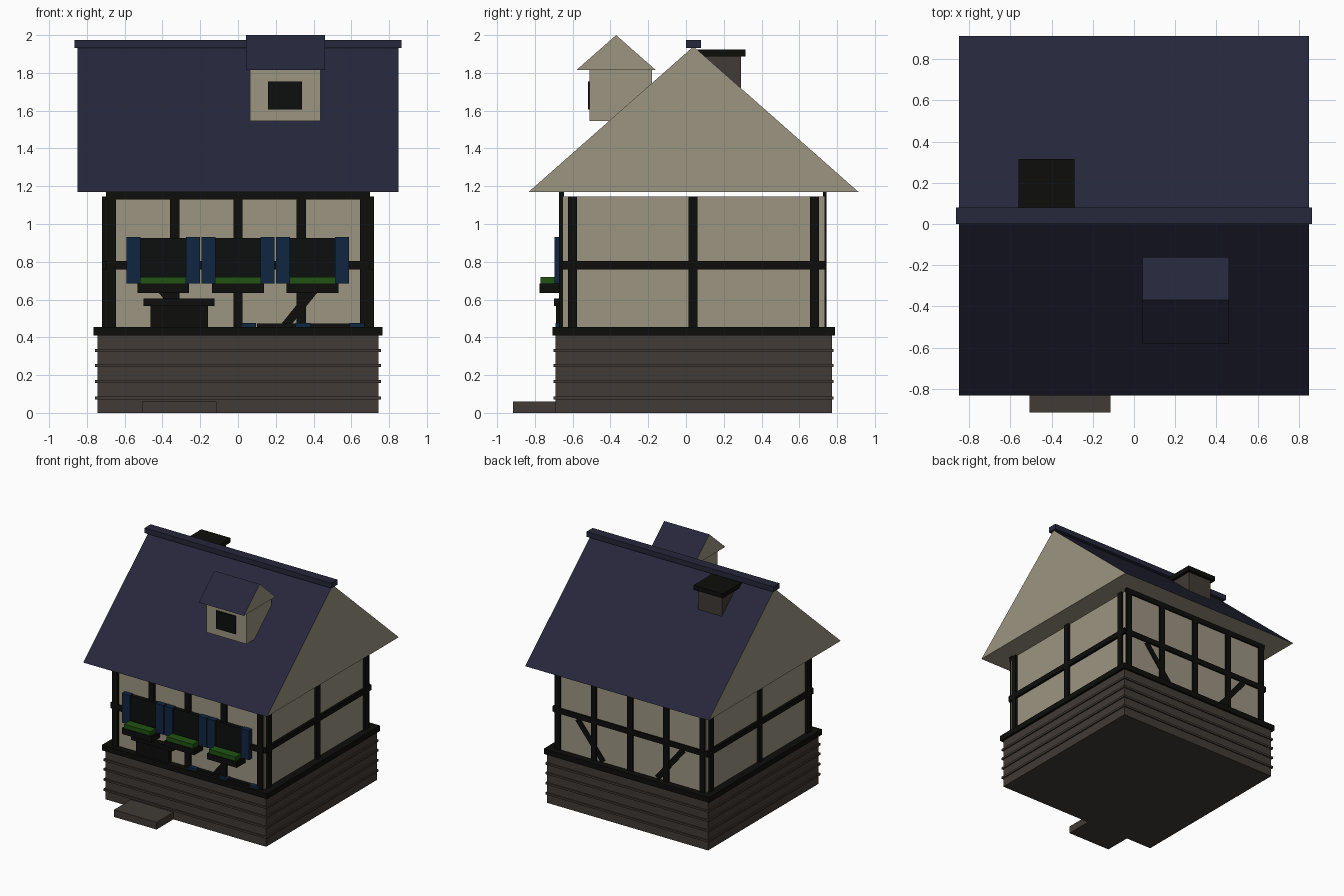
import bpy, bmesh, math
from mathutils import Matrix, Vector

cube = bpy.data.objects.get("Cube")
if cube:
    bpy.data.objects.remove(cube, do_unlink=True)


def material(name, r, g, b):
    m = bpy.data.materials.new(name)
    m.use_nodes = True
    m.diffuse_color = (r, g, b, 1)
    node = next(n for n in m.node_tree.nodes if n.type == 'BSDF_PRINCIPLED')
    node.inputs["Base Color"].default_value = (r, g, b, 1)
    node.inputs["Roughness"].default_value = 0.9
    return m


plaster = material("cream plaster", 0.33, 0.30, 0.22)
slate = material("navy slate", 0.019, 0.02, 0.043)
stone = material("brown stone", 0.052, 0.043, 0.035)
timber = material("black timber", 0.004, 0.004, 0.0035)
glass = material("dark glass", 0.004, 0.0045, 0.0045)
blue = material("blue paint", 0.005, 0.019, 0.053)
green = material("green leaves", 0.014, 0.085, 0.006)


def finish(bm, name, *mats):
    bmesh.ops.recalc_face_normals(bm, faces=bm.faces)
    me = bpy.data.meshes.new(name)
    bm.to_mesh(me)
    bm.free()
    for m in mats:
        me.materials.append(m)
    ob = bpy.data.objects.new(name, me)
    bpy.context.collection.objects.link(ob)
    return ob


def box(name, mat, xs, ys, zs, turn=0):
    """Box between bounds, optionally turned about the y axis."""
    size = [b - a for a, b in (xs, ys, zs)]
    mid = Vector([(a + b) / 2 for a, b in (xs, ys, zs)])
    bm = bmesh.new()
    bmesh.ops.create_cube(bm, size=1, matrix=Matrix.Translation(mid)
                          @ Matrix.Rotation(turn, 4, 'Y') @ Matrix.Diagonal((*size, 1)))
    return finish(bm, name, mat)


def around(c, half):
    return (c - half, c + half)


def gable_roof(name, xs, ys, z, top):
    """Triangular prism with its ridge along x; only the slopes are slate."""
    bm = bmesh.new()
    tri = [(ys[0], z), (ys[1], z), (sum(ys) / 2, top)]
    face = bm.faces.new([bm.verts.new((xs[0], y, h)) for y, h in tri])
    ext = bmesh.ops.extrude_face_region(bm, geom=[face], use_keep_orig=True)
    verts = [v for v in ext["geom"] if isinstance(v, bmesh.types.BMVert)]
    bmesh.ops.translate(bm, verts=verts, vec=(xs[1] - xs[0], 0, 0))
    bmesh.ops.recalc_face_normals(bm, faces=bm.faces)
    for f in bm.faces:
        f.material_index = int(f.normal.z > 0.1)
    return finish(bm, name, plaster, slate)


MID = 0.04          # depth centre of the house
SILL, EAVE = 0.455, 1.145

# Stone base with courses, sill and step
box("stone_base", stone, (-.745, .745), around(MID, .732), (0, .41))
for z in (.08, .165, .25, .33):
    box("stone_course", stone, (-.756, .756), around(MID, .742), around(z, .008))
box("base_sill", timber, (-.765, .765), around(MID, .748), (.41, SILL))
box("door_step", stone, (-.508, -.114), (-.915, -.69), (0, .06))

# Plaster walls
box("walls", plaster, (-.70, .70), around(MID, .692), (.41, EAVE))

# Timber frame on front and back
for side, ys in (("front", (-.672, -.645)), ("back", (.725, .745))):
    for x in (-.67, -.335, 0, .335, .67):
        box(side + "_post", timber, around(x, .025), ys, (SILL, 1.15))
    box(side + "_rail", timber, (-.70, .70), ys, (.76, .805))
    box(side + "_top_beam", timber, (-.70, .70), ys, (1.13, 1.172))
    for s in (-1, 1):
        box(side + "_brace", timber, around(s * .37, .022),
            (ys[0] + .004, ys[1] - .004), around(.61, .19), s * math.radians(39))

# Timber frame on both ends
for s in (-1, 1):
    xs = sorted((s * .69, s * .72))
    for y in (-.602, MID - .003, .68):
        box("end_post", timber, xs, around(y, .024), (SILL, EAVE))
    box("end_rail", timber, xs, around(MID, .70), (.76, .805))

# Front windows with shutters and flower boxes
for x in (-.396, 0, .394):
    box("window", glass, around(x, .12), (-.682, -.64), (.685, .925))
    for s in (-1, 1):
        box("shutter", blue, around(x + s * .157, .037), (-.695, -.65), (.685, .93))
    box("flower_box", timber, around(x, .137), (-.775, -.66), (.635, .685))
    box("flower_leaves", green, around(x, .122), (-.77, -.695), (.685, .72))

# Door and the low window that just clears the sill
box("door", timber, (-.463, -.16), (-.687, -.64), (.42, .565))
box("door_lintel", timber, (-.50, -.125), (-.70, -.64), (.565, .605))
box("low_window", glass, (.10, .59), (-.68, -.64), (.42, .472))
for x in (.055, .345, .63):
    box("low_shutter", blue, around(x, .04), (-.69, -.64), (.42, .475))

# Main roof and ridge
gable_roof("main_roof", (-.85, .85), around(MID, .873), 1.17, 1.94)
box("ridge_cap", slate, (-.865, .865), around(MID, .04), (1.932, 1.975))

# Dormer
box("dormer_walls", plaster, (.063, .437), (-.51, -.18), (1.545, 1.82))
gable_roof("dormer_roof", (.042, .46), around(-.37, .21), 1.815, 2.0)
box("dormer_window", glass, (.16, .34), (-.52, -.5), (1.605, 1.755))

# Chimney
box("chimney_stack", stone, around(-.425, .11), around(.18, .11), (1.6, 1.89))
box("chimney_cap", timber, around(-.425, .135), around(.18, .135), (1.887, 1.925))
